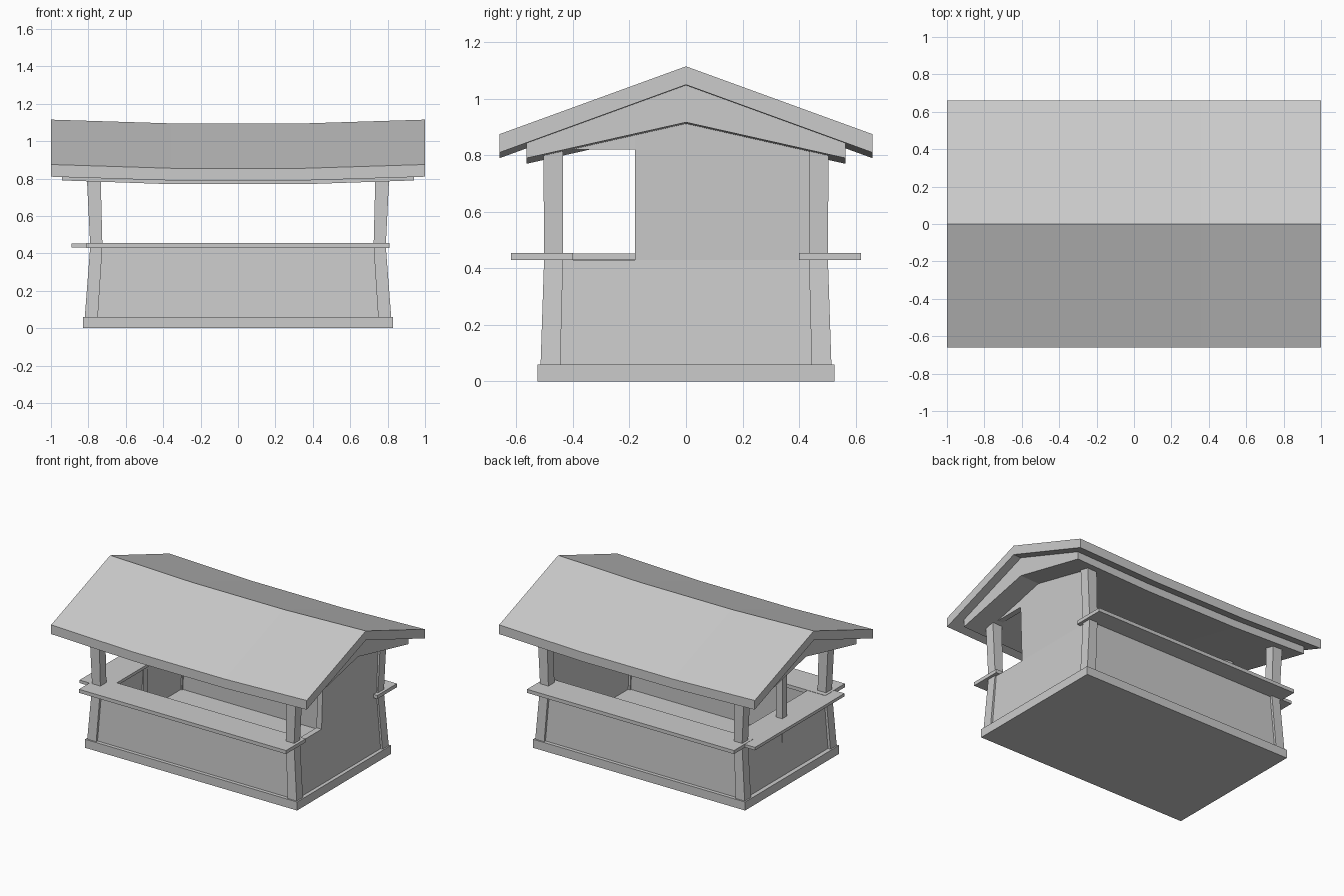
import bpy, bmesh

if "Cube" in bpy.data.objects:
    bpy.data.objects.remove(bpy.data.objects["Cube"])


def finish(name, bm):
    bmesh.ops.recalc_face_normals(bm, faces=bm.faces)
    mesh = bpy.data.meshes.new(name)
    bm.to_mesh(mesh)
    bm.free()
    obj = bpy.data.objects.new(name, mesh)
    bpy.context.collection.objects.link(obj)
    return obj


def skin(name, rings):
    """Join equal point rings into a closed solid."""
    bm = bmesh.new()
    vs = [[bm.verts.new(p) for p in r] for r in rings]
    n = len(vs[0])
    for a, b in zip(vs, vs[1:]):
        for i in range(n):
            j = (i + 1) % n
            bm.faces.new((a[i], a[j], b[j], b[i]))
    bm.faces.new(vs[0])
    bm.faces.new(vs[-1])
    return finish(name, bm)


def column(name, levels, sx=1, sy=1):
    """Stack rectangles (z, x0, x1, y0, y1) into a tapered block."""
    return skin(name, [[(sx * x, sy * y, z) for x, y in
                        ((x0, y0), (x1, y0), (x1, y1), (x0, y1))]
                       for z, x0, x1, y0, y1 in levels])


def box(name, x0, x1, y0, y1, z0, z1):
    return column(name, [(z0, x0, x1, y0, y1), (z1, x0, x1, y0, y1)])


def gable(name, profile, half):
    """Sweep a roof section along x, with a sagging middle."""
    stations = ((-half, 0), (-0.36, -0.02), (0.36, -0.02), (half, 0))
    return skin(name, [[(x, y, z + dz) for y, z in profile] for x, dz in stations])


# Floor slab
box("floor_base", -0.83, 0.83, -0.525, 0.525, 0, 0.06)

# Flared corner posts
for sx, xn in ((-1, "left"), (1, "right")):
    for sy, yn in ((-1, "front"), (1, "back")):
        column(f"{yn}_{xn}_post", [(0.05, 0.75, 0.82, 0.445, 0.515),
                                   (0.44, 0.725, 0.79, 0.435, 0.502),
                                   (0.84, 0.735, 0.81, 0.435, 0.505)], sx, sy)

# Low front and back walls with their counters
for sy, yn in ((-1, "front"), (1, "back")):
    column(f"{yn}_low_wall", [(0.05, -0.77, 0.77, 0.455, 0.5),
                              (0.435, -0.74, 0.74, 0.44, 0.485)], 1, sy)
    y0, y1 = sorted((sy * 0.4, sy * 0.62))
    box(f"{yn}_counter", -0.81, 0.81, y0, y1, 0.43, 0.455)

# Left low wall, counter and thin middle post
column("left_low_wall", [(0.05, 0.76, 0.80, -0.46, 0.46),
                         (0.435, 0.735, 0.775, -0.45, 0.45)], -1)
box("left_counter", -0.89, -0.67, -0.5, 0.5, 0.432, 0.453)
box("left_middle_post", -0.785, -0.735, -0.005, 0.045, 0.06, 0.95)

# Right wall around a window opening
column("right_wall", [(0.05, 0.765, 0.805, -0.18, 0.46),
                      (0.43, 0.74, 0.78, -0.18, 0.445),
                      (0.92, 0.755, 0.795, -0.18, 0.445)])
column("right_wall_below_window", [(0.05, 0.765, 0.805, -0.46, -0.18),
                                   (0.43, 0.74, 0.78, -0.445, -0.18)])
box("right_wall_lintel", 0.752, 0.792, -0.445, -0.18, 0.82, 0.9)

# Sagging roof slab and the wedge-shaped ceiling under it
gable("roof", [(-0.66, 0.81), (-0.66, 0.875), (0, 1.115),
               (0.66, 0.875), (0.66, 0.81), (0, 1.05)], 1.0)
gable("ceiling", [(-0.565, 0.79), (-0.565, 0.845), (0, 1.05),
                  (0.565, 0.845), (0.565, 0.79), (0, 0.917)], 0.94)
